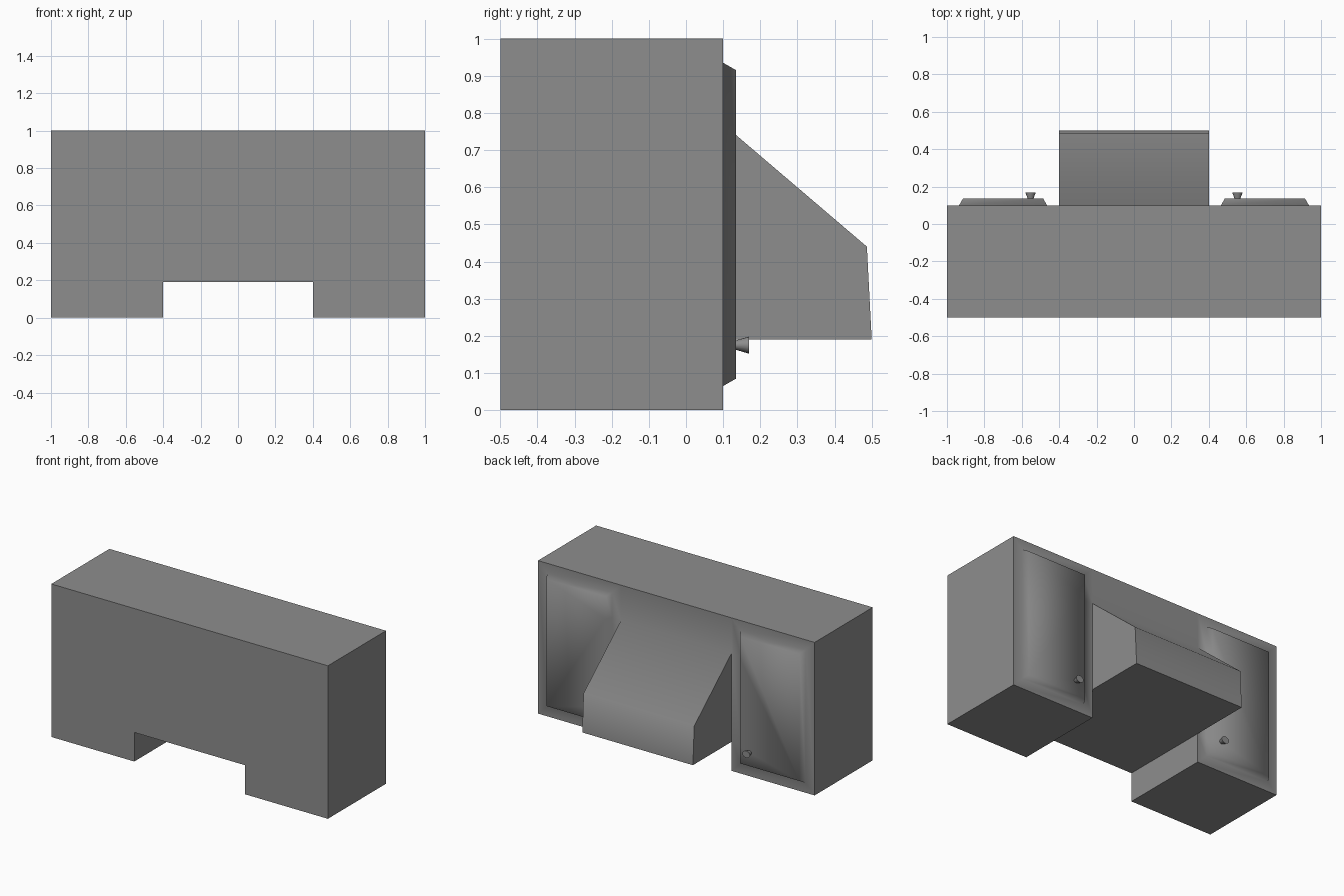
import bpy
import bmesh
from math import radians
from mathutils import Matrix

cube = bpy.data.objects.get("Cube")
if cube:
    bpy.data.objects.remove(cube, do_unlink=True)

# Single plain grey paint
GREY = (0.27, 0.27, 0.27, 1.0)
paint = bpy.data.materials.new("plain grey")
paint.use_nodes = True
paint.diffuse_color = GREY
paint.node_tree.nodes["Principled BSDF"].inputs["Base Color"].default_value = GREY

FRONT, BACK = -0.5, 0.1       # cabinet depth
W, H = 1.0, 1.0               # half width and height
HW, HOOD_Z, HOOD_TOP = 0.4, 0.19, 0.77
LIP_TOP, LIP_BOTTOM = (0.487, 0.44), (0.5, HOOD_Z)


def finish(bm, name):
    mesh = bpy.data.meshes.new(name)
    bm.to_mesh(mesh)
    bm.free()
    obj = bpy.data.objects.new(name, mesh)
    bpy.context.collection.objects.link(obj)
    mesh.materials.append(paint)
    bpy.ops.object.select_all(action='DESELECT')
    obj.select_set(True)
    bpy.context.view_layer.objects.active = obj
    bpy.ops.object.shade_smooth_by_angle(angle=radians(63))
    return obj


# Cabinet with the hood growing out of its back
bm = bmesh.new()


def face(points):
    return bm.faces.new([bm.verts.new(p) for p in points])


outline = [(-W, 0), (-HW, 0), (-HW, HOOD_Z), (HW, HOOD_Z), (HW, 0),
           (W, 0), (W, H), (HW, H), (-HW, H), (-W, H)]
face([(x, FRONT, z) for x, z in outline])
for (xa, za), (xb, zb) in zip(outline, outline[1:] + outline[:1]):
    face([(xa, FRONT, za), (xb, FRONT, zb), (xb, BACK, zb), (xa, BACK, za)])

# Wall above the hood
face([(x, BACK, z) for x, z in
      ((-HW, HOOD_TOP), (HW, HOOD_TOP), (HW, H), (-HW, H))])

# Sloped hood: slope, lip and underside, then both cheeks
hood = [(BACK, HOOD_TOP), LIP_TOP, LIP_BOTTOM, (BACK, HOOD_Z)]
for (ya, za), (yb, zb) in zip(hood, hood[1:]):
    face([(-HW, ya, za), (HW, ya, za), (HW, yb, zb), (-HW, yb, zb)])

panels = []
for s in (-1, 1):
    face([(s * HW, y, z) for y, z in hood])
    edge = [(s * HW, BACK, z) for z in (0, HOOD_Z, HOOD_TOP, H)]
    panels.append(face(edge + [(s * W, BACK, H), (s * W, BACK, 0)]))

bmesh.ops.remove_doubles(bm, verts=bm.verts[:], dist=0.0001)
bmesh.ops.recalc_face_normals(bm, faces=bm.faces[:])

# Raised doors with bevelled borders
for panel in panels:
    bmesh.ops.inset_region(bm, faces=[panel], thickness=0.065, use_even_offset=True)
    bmesh.ops.inset_region(bm, faces=[panel], thickness=0.02, use_even_offset=True)
    bmesh.ops.translate(bm, verts=panel.verts[:], vec=(0, 0.035, 0))
finish(bm, "cabinet_with_hood")

# Flared door knobs
for side, x in (("right", -0.553), ("left", 0.553)):
    bm = bmesh.new()
    bmesh.ops.create_cone(bm, cap_ends=True, segments=16,
                          radius1=0.013, radius2=0.024, depth=0.036,
                          matrix=Matrix.Rotation(radians(-90), 4, 'X'))
    bmesh.ops.scale(bm, vec=(1.15, 1, 0.95), verts=bm.verts[:])
    knob = finish(bm, side + "_door_knob")
    knob.location = (x, 0.151, 0.175)
